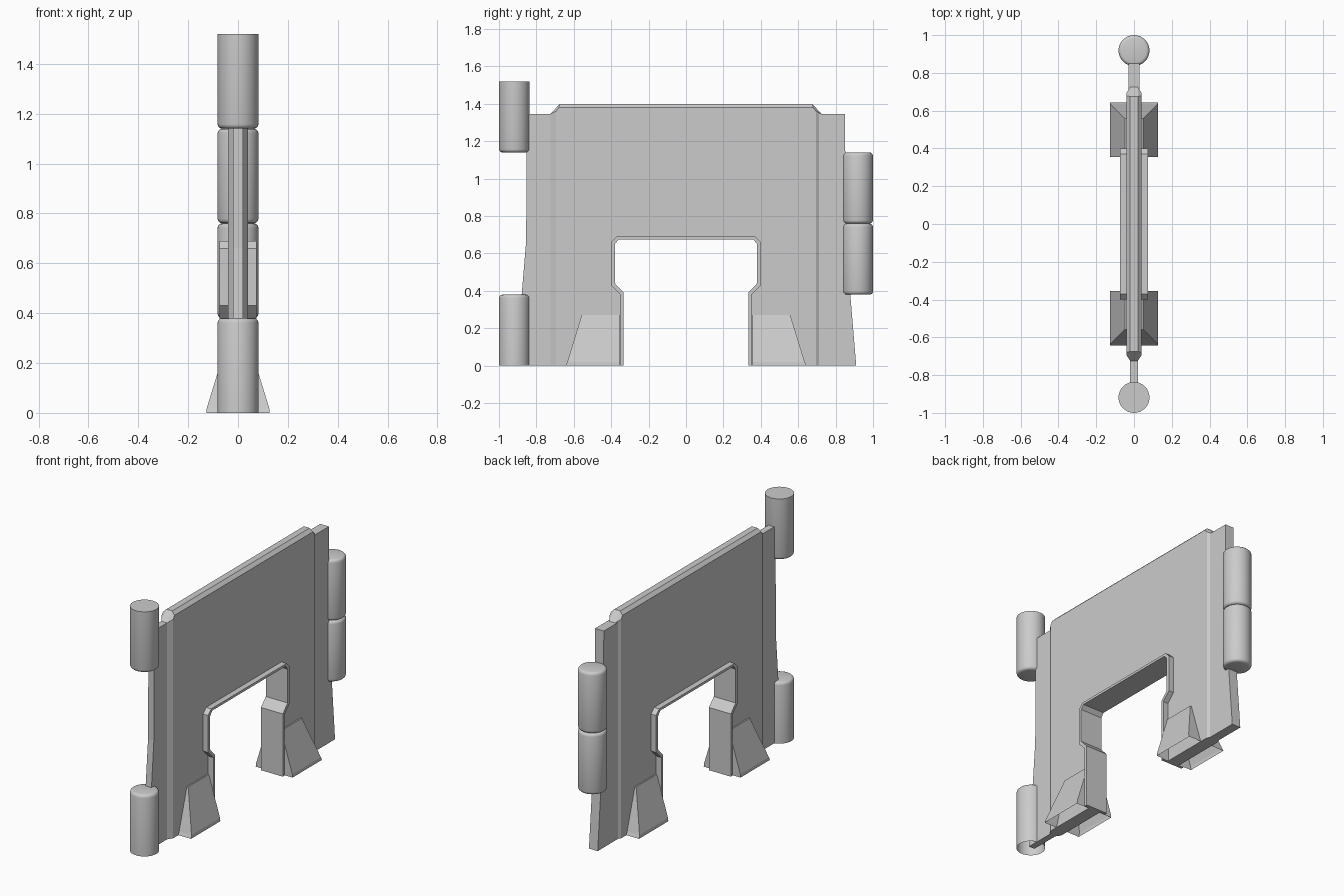
import bpy, bmesh, math

if "Cube" in bpy.data.objects:
    bpy.data.objects.remove(bpy.data.objects["Cube"])


def loft(name, rings, cap_start=True, cap_end=True):
    """Skin a list of closed rings that share the same point count."""
    bm = bmesh.new()
    vs = [[bm.verts.new(p) for p in ring] for ring in rings]
    n = len(rings[0])
    for a, b in zip(vs, vs[1:]):
        for i in range(n):
            j = (i + 1) % n
            bm.faces.new((a[i], a[j], b[j], b[i]))
    if cap_start:
        bm.faces.new(vs[0][::-1])
    if cap_end:
        bm.faces.new(vs[-1])
    bmesh.ops.recalc_face_normals(bm, faces=bm.faces)
    me = bpy.data.meshes.new(name)
    bm.to_mesh(me)
    bm.free()
    ob = bpy.data.objects.new(name, me)
    bpy.context.collection.objects.link(ob)
    return ob


def at_x(x, pts):
    return [(x, y, z) for y, z in pts]


def mirrored(half):
    return half + [(-y, z) for y, z in reversed(half)]


# Wall panel with doorway, chamfered along its top and sides
door = [(.36, .68), (.39, .655), (.39, .435), (.342, .385), (.342, 0)]
edge = mirrored(door + [(.725, 0), (.725, 1.345), (.675, 1.40)])
face = mirrored(door + [(.695, 0), (.695, 1.36), (.68, 1.38)])
loft("wall_panel", [at_x(-.04, face), at_x(-.02, edge),
                    at_x(.02, edge), at_x(.04, face)])

# Thin flared strips at both ends of the panel
for side, half, name in ((1, .03, "back_end_strip"), (-1, .02, "front_end_strip")):
    strip = [(side * y, z) for y, z in
             ((.69, 0), (.91, 0), (.855, .66), (.85, 1.345), (.69, 1.345))]
    loft(name, [at_x(-half, strip), at_x(half, strip)])

# Raised door frame
inner = [(.36, .675), (.38, .65), (.38, .44), (.333, .39), (.333, 0)]
outer = [(.35, 0), (.35, .38), (.40, .43), (.40, .66), (.37, .69)]
# inner run over the arch, then back along the outer run
ring = ([(-y, z) for y, z in reversed(inner)] + inner
        + outer + [(-y, z) for y, z in reversed(outer)])
loft("door_frame", [at_x(-.075, ring), at_x(.075, ring)])


# Tapered feet beside the doorway, open underneath
def foot_ring(side, hx, y1, z):
    return [(-hx, side * .355, z), (hx, side * .355, z),
            (hx, side * y1, z), (-hx, side * y1, z)]


for side, name in ((1, "back_foot"), (-1, "front_foot")):
    loft(name, [foot_ring(side, .127, .643, 0), foot_ring(side, .125, .635, .02),
                foot_ring(side, .048, .558, .27)], cap_start=False)


# Interlocking hinge cylinders with rounded ends
def hinge(name, y, z0, z1, round_bottom, round_top, open_bottom=False):
    r, b, n = .082, .018, 32
    prof = []
    arc = [(r - b + b * math.sin(t), b - b * math.cos(t))
           for t in (0, math.pi / 6, math.pi / 3, math.pi / 2)]
    prof += [(q, z0 + h) for q, h in arc] if round_bottom else [(r, z0)]
    prof += [(q, z1 - h) for q, h in reversed(arc)] if round_top else [(r, z1)]
    rings = [[(q * math.cos(2 * math.pi * i / n), y + q * math.sin(2 * math.pi * i / n), z)
              for i in range(n)] for q, z in prof]
    ob = loft(name, rings, cap_start=not open_bottom)
    bpy.ops.object.select_all(action='DESELECT')
    ob.select_set(True)
    bpy.context.view_layer.objects.active = ob
    bpy.ops.object.shade_smooth_by_angle(angle=math.radians(35))


hinge("front_hinge_lower", -.918, 0, .38, False, True, True)
hinge("front_hinge_upper", -.918, 1.14, 1.52, True, False)
hinge("back_hinge_lower", .918, .38, .76, True, True)
hinge("back_hinge_upper", .918, .76, 1.14, True, True)
